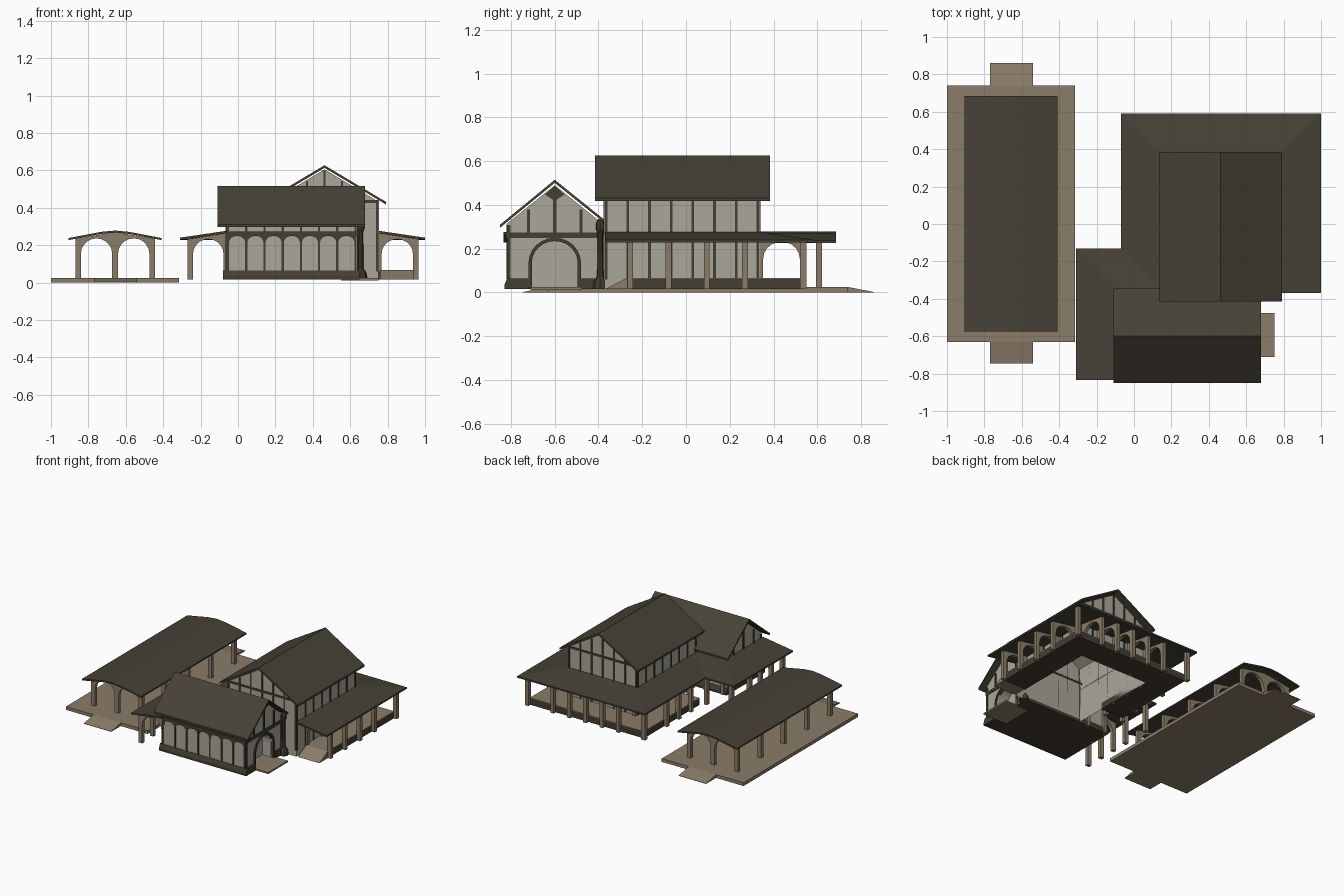
import bpy, bmesh, math

if "Cube" in bpy.data.objects:
    bpy.data.objects.remove(bpy.data.objects["Cube"])

def mat(name, c):
    m = bpy.data.materials.new(name)
    m.diffuse_color = (*c, 1)
    m.use_nodes = True
    m.node_tree.nodes["Principled BSDF"].inputs["Base Color"].default_value = m.diffuse_color
    return m

ROOF = mat("dark_roof", (0.062, 0.054, 0.037))
TIMBER = mat("dark_timber", (0.058, 0.048, 0.032))
WALL = mat("pale_plaster", (0.40, 0.385, 0.315))
STONE = mat("brown_stone", (0.26, 0.205, 0.14))

def finish(name, bm, m):
    bmesh.ops.recalc_face_normals(bm, faces=bm.faces)
    me = bpy.data.meshes.new(name)
    bm.to_mesh(me)
    bm.free()
    me.materials.append(m)
    o = bpy.data.objects.new(name, me)
    bpy.context.collection.objects.link(o)
    return o

def prism(name, pts, axis, a, b, m):
    """Extrude a 2D outline along an axis from a to b."""
    put = {'x': lambda p, t: (t, p[0], p[1]),
           'y': lambda p, t: (p[0], t, p[1]),
           'z': lambda p, t: (p[0], p[1], t)}[axis]
    bm = bmesh.new()
    A = [bm.verts.new(put(p, a)) for p in pts]
    B = [bm.verts.new(put(p, b)) for p in pts]
    bm.faces.new(A)
    bm.faces.new(B[::-1])
    for i in range(len(pts)):
        j = (i + 1) % len(pts)
        bm.faces.new((A[i], B[i], B[j], A[j]))
    return finish(name, bm, m)

def box(name, x0, x1, y0, y1, z0, z1, m):
    return prism(name, [(x0, y0), (x1, y0), (x1, y1), (x0, y1)], 'z', z0, z1, m)

def roof(name, top, axis, a, b, t=0.014):
    return prism(name, top + [(u, z - t) for u, z in reversed(top)], axis, a, b, ROOF)

def arc(u0, u1, spring, top, n=10):
    c, r = (u0 + u1) / 2, (u1 - u0) / 2
    return [(c - r * math.cos(math.pi * i / n), spring + (top - spring) * math.sin(math.pi * i / n))
            for i in range(n + 1)]

def arch(name, axis, wall, sign, at, z0, L=0.215, zi=0.264, zo=0.232, leg=0.018):
    """Post and arched brace reaching from a wall line out to the eave."""
    pts = [(0, z0), (leg, z0)] + arc(leg, L - 0.03, 0.155, 0.232 if zi < 0.268 else 0.236)
    pts += [(L - 0.03, z0), (L, z0), (L, zo), (0, zi)]
    prism(name, [(wall + sign * u, z) for u, z in pts], axis, at - 0.013, at + 0.013, STONE)

# ---- market pavilion ----
box("pavilion_platform", -1, -0.315, -0.63, 0.74, 0, 0.025, STONE)
for y0, y1 in ((0.74, 0.86), (-0.63, -0.745)):
    prism("pavilion_ramp", [(y0, 0), (y0, 0.025), (y1, 0.002), (y1, 0)], 'x', -0.77, -0.54, STONE)
PX = -0.657
roof("pavilion_roof", [(PX - 0.248, 0.238), (PX - 0.075, 0.271), (PX, 0.278),
                       (PX + 0.075, 0.271), (PX + 0.248, 0.238)], 'y', -0.575, 0.685, 0.011)
for i in range(5):
    for s in (-1, 1):
        arch("pavilion_arch", 'y', PX, s, -0.5 + i * 0.277, 0.02, 0.213, 0.27, 0.234, 0.016)

# ---- front hall ----
def gable(c, h, ridge, slope, z0):
    e = ridge - slope * h
    return [(c - h, z0), (c - h, e), (c, ridge), (c + h, e), (c + h, z0)]

g = gable(-0.6, 0.215, 0.49, 0.8, 0.02)
prism("hall_body", g, 'x', -0.06, 0.55, WALL)
door = arc(-0.705, -0.495, 0.135, 0.235, 12)
prism("hall_door_end", g + [(-0.495, 0.02)] + door[::-1] + [(-0.705, 0.02)], 'x', 0.55, 0.635, WALL)
frame = [(-0.72, 0.02)] + arc(-0.72, -0.48, 0.135, 0.25, 12) + [(-0.48, 0.02), (-0.495, 0.02)]
prism("door_frame", frame + door[::-1] + [(-0.705, 0.02)], 'x', 0.62, 0.645, TIMBER)
box("door_step", 0.55, 0.75, -0.71, -0.475, 0.012, 0.024, STONE)
roof("hall_roof", [(-0.85, 0.31), (-0.6, 0.515), (-0.345, 0.31)], 'x', -0.11, 0.68)

# hall plinth, flared, with a gap for the door
flare = [(-0.83, 0.015), (-0.83, 0.035), (-0.818, 0.065), (-0.382, 0.065), (-0.37, 0.035), (-0.37, 0.015)]
prism("hall_plinth", flare, 'x', -0.08, 0.54, TIMBER)
for part in (flare[:3] + [(-0.72, 0.065), (-0.72, 0.015)], [(-0.48, 0.015), (-0.48, 0.065)] + flare[3:]):
    prism("hall_plinth_side", part, 'x', 0.54, 0.65, TIMBER)

# hall timber frame: front posts, rail and rounded bay heads
FY = -0.815
xs = [-0.053 + i * 0.0973 for i in range(8)]
for x in xs:
    box("front_post", x - 0.006, x + 0.006, FY - 0.005, FY, 0.06, 0.31, TIMBER)
for a, b in zip(xs, xs[1:]):
    prism("bay_head", [(a, 0.255)] + arc(a + 0.006, b - 0.006, 0.215, 0.249, 8) + [(b, 0.255)],
          'y', FY - 0.004, FY, TIMBER)
box("front_rail", -0.06, 0.64, FY - 0.009, FY, 0.25, 0.274, TIMBER)
for x0, x1 in ((0.635, 0.641), (-0.066, -0.06)):
    for y in (-0.809, -0.72, -0.6, -0.48, -0.391):
        z0 = 0.25 if -0.75 < y < -0.45 and x0 > 0 else 0.06
        box("gable_post", x0, x1, y - 0.007, y + 0.007, z0, 0.475 - 0.8 * abs(y + 0.6), TIMBER)
    box("gable_rail", x0, x1, -0.815, -0.385, 0.25, 0.274, TIMBER)
    prism("gable_collar", [(-0.645, 0.448), (-0.6, 0.488), (-0.555, 0.448), (-0.59, 0.425), (-0.61, 0.425)],
          'x', x0, x1, TIMBER)

# corner rain pipe with a round head
def turned(name, profile, x, y, n=8):
    bm = bmesh.new()
    rings = [[bm.verts.new((x + r * math.cos(2 * math.pi * k / n), y + r * math.sin(2 * math.pi * k / n), z))
              for k in range(n)] for r, z in profile]
    for p, q in zip(rings, rings[1:]):
        for k in range(n):
            bm.faces.new((p[k], p[(k + 1) % n], q[(k + 1) % n], q[k]))
    bm.faces.new(rings[0])
    bm.faces.new(rings[-1])
    finish(name, bm, TIMBER)

turned("corner_pipe", [(0.035, 0.015), (0.03, 0.05), (0.014, 0.075), (0.012, 0.27), (0.02, 0.29),
                       (0.02, 0.315), (0.01, 0.335)], 0.657, -0.392)

# ---- upper hall ----
UX, UH, Y0, Y1 = 0.4625, 0.2875, -0.372, 0.335
o = prism("upper_hall_walls", gable(UX, UH, 0.605, 0.6, 0.015), 'y', Y0, Y1, WALL)
bm = bmesh.new()
bm.from_mesh(o.data)
low = [f for f in bm.faces if abs(f.normal.z) > 0.9 and f.calc_center_median().z < 0.05]
bmesh.ops.delete(bm, geom=low, context='FACES_ONLY')  # open underside
bm.to_mesh(o.data)
bm.free()
roof("upper_roof", [(0.135, 0.432), (UX, 0.627), (0.79, 0.432)], 'y', -0.415, 0.385)
for s in (-1, 1):
    x = UX + s * UH
    for i in range(8):
        y = Y0 + 0.007 + i * 0.099
        box("side_post", min(x, x + s * 0.005), max(x, x + s * 0.005), y - 0.006, y + 0.006, 0.06, 0.432, TIMBER)
for y0, y1 in ((Y0 - 0.005, Y0), (Y1, Y1 + 0.005)):
    for i in range(-3, 4):
        x = UX + i * 0.0935
        box("end_post", x - 0.006, x + 0.006, y0, y1, 0.06, 0.6 - 0.6 * abs(x - UX), TIMBER)
    box("end_rail", UX - UH, UX + UH, y0, y1, 0.425, 0.44, TIMBER)

# ---- porch roof wrapping both halls ----
inner = [(-0.06, -0.835), (-0.06, -0.38), (0.175, -0.38), (0.175, 0.335), (0.75, 0.335), (0.75, -0.37)]
outer = [(-0.31, -0.835), (-0.31, -0.13), (-0.07, -0.13), (-0.07, 0.59), (1, 0.59), (1, -0.37)]
bm = bmesh.new()
rows = [[bm.verts.new((*p, z)) for p in path] for path, z in
        ((inner, 0.277), (outer, 0.24), (outer, 0.228), (inner, 0.264))]
for k in range(4):
    for i in range(5):
        bm.faces.new((rows[k][i], rows[k][i + 1], rows[(k + 1) % 4][i + 1], rows[(k + 1) % 4][i]))
for i in (0, 5):
    bm.faces.new([r[i] for r in rows])
finish("porch_roof", bm, ROOF)

# porch floor ring, dark base with brown paving, and front ramp
ring = [(0.175, -0.14), (0.175, 0.335), (0.75, 0.335), (0.75, -0.27),
        (0.94, -0.27), (0.94, 0.525), (-0.015, 0.525), (-0.015, -0.14)]
prism("porch_base", ring, 'z', 0.015, 0.062, TIMBER)
prism("porch_paving", ring, 'z', 0.062, 0.067, STONE)
prism("porch_ramp", [(-0.37, 0.015), (-0.27, 0.067), (-0.27, 0.015)], 'x', 0.76, 0.94, STONE)

# porch posts with arched braces
for y in (-0.255, -0.08, 0.095, 0.27):
    arch("right_porch_arch", 'y', 0.75, 1, y, 0.015)
for y in (-0.02, 0.125, 0.27):
    arch("left_porch_arch", 'y', 0.175, -1, y, 0.015)
for x in (0.188, 0.325, 0.4625, 0.6, 0.737):
    arch("back_porch_arch", 'x', 0.335, 1, x, 0.015)
for y in (-0.79, -0.655, -0.525, -0.395):
    arch("hall_porch_arch", 'y', -0.06, -1, y, 0.015, 0.21)
for x in (-0.047, 0.1):
    arch("hall_back_arch", 'x', -0.38, 1, x, 0.015)
for x, y in ((0.95, 0.535), (-0.025, 0.535), (-0.255, -0.18)):
    box("corner_post", x - 0.015, x + 0.015, y - 0.015, y + 0.015, 0.015, 0.235, STONE)
